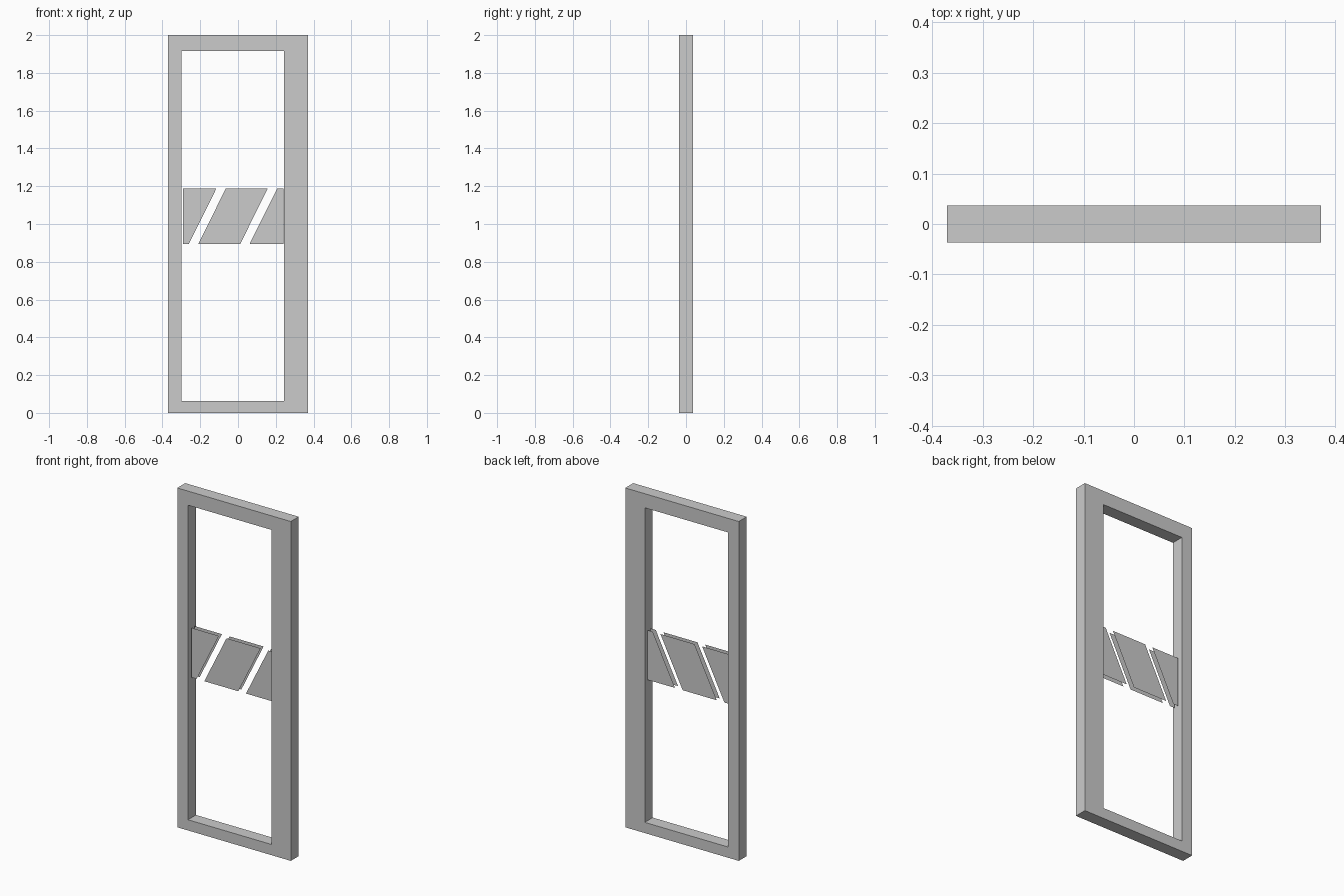
import bpy

if "Cube" in bpy.data.objects:
    bpy.data.objects.remove(bpy.data.objects["Cube"])

HALF_DEPTH = 0.037
SHEET_OFFSET = 0.014
Z_LOW, Z_HIGH = 0.895, 1.187


def make_object(name, verts, faces):
    mesh = bpy.data.meshes.new(name)
    mesh.from_pydata(verts, [], faces)
    obj = bpy.data.objects.new(name, mesh)
    bpy.context.collection.objects.link(obj)
    return obj


def rect(x0, x1, z0, z1, y):
    return [(x0, y, z0), (x1, y, z0), (x1, y, z1), (x0, y, z1)]


# Door frame: one closed ring, with a wider stile on the right
verts = []
for y in (-HALF_DEPTH, HALF_DEPTH):
    verts += rect(-0.37, 0.37, 0, 2, y)
    verts += rect(-0.30, 0.243, 0.063, 1.917, y)
faces = []
for i in range(4):
    j = (i + 1) % 4
    faces += [
        (i, j, 4 + j, 4 + i),            # front
        (8 + j, 8 + i, 12 + i, 12 + j),  # back
        (j, i, 8 + i, 8 + j),            # outer edge
        (4 + i, 4 + j, 12 + j, 12 + i),  # inner reveal
    ]
make_object("door_frame", verts, faces)

# Slanted band pieces: a thin sheet on each side of the clear pane
# (bottom left, bottom right, top right, top left) x positions
pieces = {
    "left_band": (-0.292, -0.26, -0.115, -0.292),
    "middle_band": (-0.21, 0.012, 0.157, -0.065),
    "right_band": (0.062, 0.241, 0.241, 0.207),
}
for name, (bl, br, tr, tl) in pieces.items():
    for side, sign in (("front", -1), ("back", 1)):
        y = sign * SHEET_OFFSET
        corners = [(bl, y, Z_LOW), (br, y, Z_LOW), (tr, y, Z_HIGH), (tl, y, Z_HIGH)]
        order = (0, 1, 2, 3) if sign < 0 else (3, 2, 1, 0)
        make_object(f"{name}_{side}", corners, [order])
